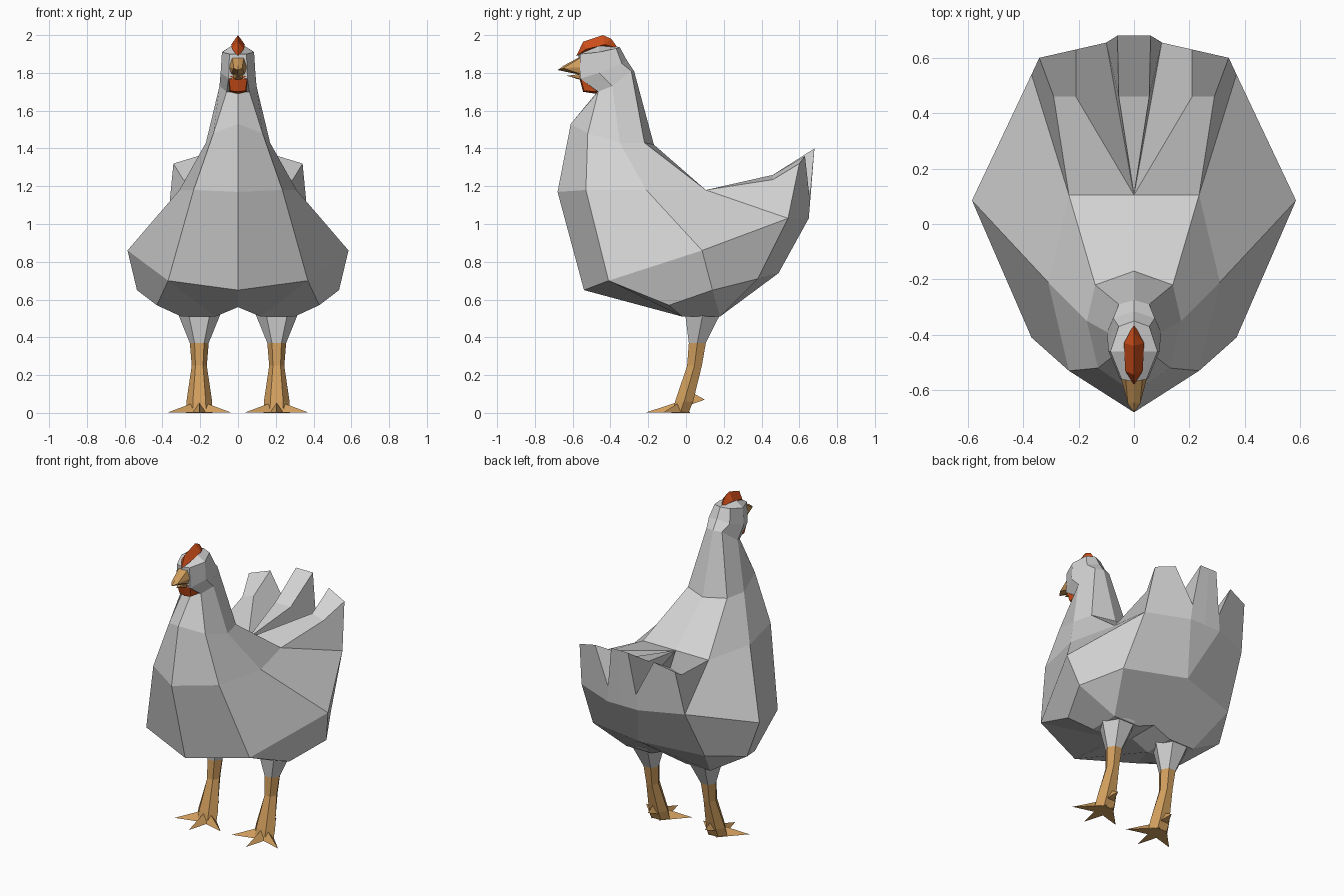
import bpy, bmesh, math
from mathutils import Vector

if "Cube" in bpy.data.objects:
    bpy.data.objects.remove(bpy.data.objects["Cube"])


def material(name, rgb):
    m = bpy.data.materials.new(name)
    m.diffuse_color = (*rgb, 1)
    m.use_nodes = True
    m.node_tree.nodes["Principled BSDF"].inputs["Base Color"].default_value = m.diffuse_color
    return m


WHITE = material("white_feather", (0.65, 0.65, 0.65))
TAN = material("tan_horn", (0.63, 0.34, 0.11))
RED = material("red_comb", (0.60, 0.075, 0.01))


def finish(bm, name, mat):
    bmesh.ops.remove_doubles(bm, verts=bm.verts, dist=0.0005)
    bmesh.ops.recalc_face_normals(bm, faces=bm.faces)
    me = bpy.data.meshes.new(name)
    bm.to_mesh(me)
    bm.free()
    me.materials.append(mat)
    ob = bpy.data.objects.new(name, me)
    bpy.context.collection.objects.link(ob)
    return ob


def mirrored(name, points, groups, mat):
    """Half mesh from named points, reflected across x = 0 and welded."""
    bm = bmesh.new()
    for s in (1, -1):
        v = {k: bm.verts.new((p[0] * s, p[1], p[2])) for k, p in points.items()}
        for group in groups:
            for f in group.split(","):
                bm.faces.new([v[k] for k in f.split()])
    return finish(bm, name, mat)


def loft(bm, rings, n):
    """Rings are (x, y, z, rx, ry)."""
    loops = []
    for x, y, z, rx, ry in rings:
        loops.append([bm.verts.new((x + rx * math.cos(a), y + ry * math.sin(a), z))
                      for a in [2 * math.pi * i / n for i in range(n)]])
    for lo, hi in zip(loops, loops[1:]):
        for i in range(n):
            j = (i + 1) % n
            bm.faces.new((lo[i], lo[j], hi[j], hi[i]))
    bm.faces.new(loops[0])
    bm.faces.new(loops[-1])


def spike(bm, base, tip, width, low, high):
    """Toe: wedge with a ridge that tapers to a point."""
    b, t = Vector(base), Vector(tip)
    d = (t - b).normalized()
    side = Vector((-d.y, d.x, 0)).normalized() * width
    q = [bm.verts.new(p) for p in (
        (b.x + side.x, b.y + side.y, low), (b.x - side.x, b.y - side.y, low),
        (b.x, b.y, high), t)]
    for f in ((0, 1, 2), (0, 1, 3), (1, 2, 3), (2, 0, 3)):
        bm.faces.new([q[i] for i in f])


# Breast, flanks and belly
P = dict(
    F0=(0, -.54, .65), F1=(.37, -.41, .70), G0=(0, -.68, 1.17), G1=(.235, -.53, 1.18),
    W=(.585, .085, .86), V=(.31, -.21, 1.18), L=(.43, -.09, .57), Wl=(.535, .14, .65),
    Rl=(.40, .38, .71), Rc=(0, .49, .74), Po=(.30, -.02, .51), Pi=(.12, -.02, .51),
    Qo=(.30, .18, .51), Qi=(.12, .18, .51), B0=(0, -.02, .56), B1=(0, .18, .56))
# Saddle and tail feathers
P.update(
    A=(0, .105, 1.18), S=(.235, .105, 1.18), C=(.37, .54, 1.03),
    N=(.10, .655, 1.13), R=(.11, .65, 1.03), R0=(0, .65, 1.03),
    b0=(0, .46, 1.26), b1=(.055, .46, 1.26), bI=(.21, .46, 1.26), bO=(.29, .46, 1.235),
    t0=(0, .68, 1.40), t1=(.06, .68, 1.40), tI=(.21, .63, 1.36), tO=(.342, .60, 1.32))
# Neck and head
P.update(
    H0=(0, -.61, 1.53), H1=(.13, -.52, 1.48), H2=(.17, -.35, 1.43),
    H3=(.14, -.22, 1.43), H4=(0, -.17, 1.42),
    n0=(0, -.47, 1.70), n1=(.06, -.465, 1.70), n2=(.098, -.39, 1.73),
    n3=(.055, -.29, 1.81), n4=(0, -.275, 1.81),
    m0=(0, -.56, 1.77), m1=(.05, -.56, 1.77), m2=(.092, -.46, 1.80),
    m3=(.075, -.34, 1.85), m4=(0, -.315, 1.87),
    c0=(0, -.57, 1.90), c1=(.045, -.56, 1.90), c2=(.085, -.46, 1.91),
    c3=(.055, -.37, 1.93), c4=(0, -.35, 1.935), top=(0, -.46, 1.965))

body = [
    # breast and saddle
    "F0 F1 G1 G0,F1 W V G1,G0 G1 H1 H0,G1 V H2 H1,V S H3 H2,S A H4 H3,W C S V",
    # lower flank and rump
    "F1 L Wl W,W Wl Rl C,C Rl Rc R,R Rc R0",
    # belly
    "F0 F1 Pi B0,F1 L Po Pi,L Wl Qo Po,Wl Rl Qo,Rl Rc B1 Qi Qo,B0 Pi Qi B1,Pi Po Qo Qi",
    # tail feathers
    "S C tO bO,S bO bI A,bO tO tI bI,A bI tI N,A N t1 b1,A b1 b0,b0 b1 t1 t0",
    "tI tO C R N,t0 t1 N R R0",
    # crown
    "c0 c1 c2 top,c2 c3 c4 top"]
for lo, hi in ("Hn", "nm", "mc"):
    for i in range(4):
        body.append(f"{lo}{i} {lo}{i+1} {hi}{i+1} {hi}{i}")
mirrored("body", P, body, WHITE)

# Comb along the crown
mirrored("comb", dict(
    f=(0, -.58, 1.89), b=(0, -.36, 1.93), r1=(0, -.545, 1.965), r2=(0, -.44, 2.0),
    r3=(0, -.395, 1.98), s1=(.032, -.53, 1.925), s2=(.036, -.43, 1.95), u=(0, -.46, 1.92)),
    ["f s1 r1,r1 s1 s2 r2,r2 s2 r3,r3 s2 b,f s1 u,s1 s2 u,s2 b u"], RED)

# Upper and lower beak
mirrored("upper_beak", dict(
    a=(0, -.56, 1.885), b=(.03, -.56, 1.88), c=(.046, -.56, 1.83), d=(.035, -.56, 1.795),
    e=(0, -.56, 1.79), g=(0, -.645, 1.84), h=(.022, -.65, 1.825), t=(0, -.68, 1.815)),
    ["a b h g,b c h,c d h,d e t h,g h t,a b c d e"], TAN)
mirrored("lower_beak", dict(
    a=(0, -.55, 1.795), b=(.033, -.55, 1.795), c=(.025, -.55, 1.765), d=(0, -.55, 1.76),
    t=(0, -.63, 1.785)),
    ["a b t,b c t,c d t,a b c d"], TAN)

# Wattle under the chin
mirrored("wattle", dict(
    a=(0, -.565, 1.775), b=(.05, -.56, 1.785), c=(.055, -.48, 1.79), d=(0, -.47, 1.79),
    e=(0, -.545, 1.70), f=(.04, -.54, 1.705), g=(.045, -.47, 1.70), h=(0, -.47, 1.688)),
    ["a b f e,b c g f,c d h g,a b c d,e f g h"], RED)

# Legs
for label, s in (("left", -1), ("right", 1)):
    x = s * .205
    bm = bmesh.new()
    loft(bm, [(x, .09, .53, .115, .11), (x, .06, .37, .05, .052)], 6)
    finish(bm, f"{label}_thigh", WHITE)

    bm = bmesh.new()
    loft(bm, [(x, .06, .37, .05, .052), (x, .045, .25, .04, .045),
              (x, -.01, .06, .068, .055), (x, -.03, 0, .07, .05)], 6)
    finish(bm, f"{label}_shin", TAN)

    # Three front toes and a raised spur behind
    bm = bmesh.new()
    for tx, ty in ((-.165, -.12), (0, -.21), (.165, -.12)):
        spike(bm, (x, -.02, 0), (x + tx, ty, 0.003), .05, 0, .065)
    spike(bm, (x, .0, .05), (x, .10, .07), .04, .035, .125)
    finish(bm, f"{label}_toes", TAN)
